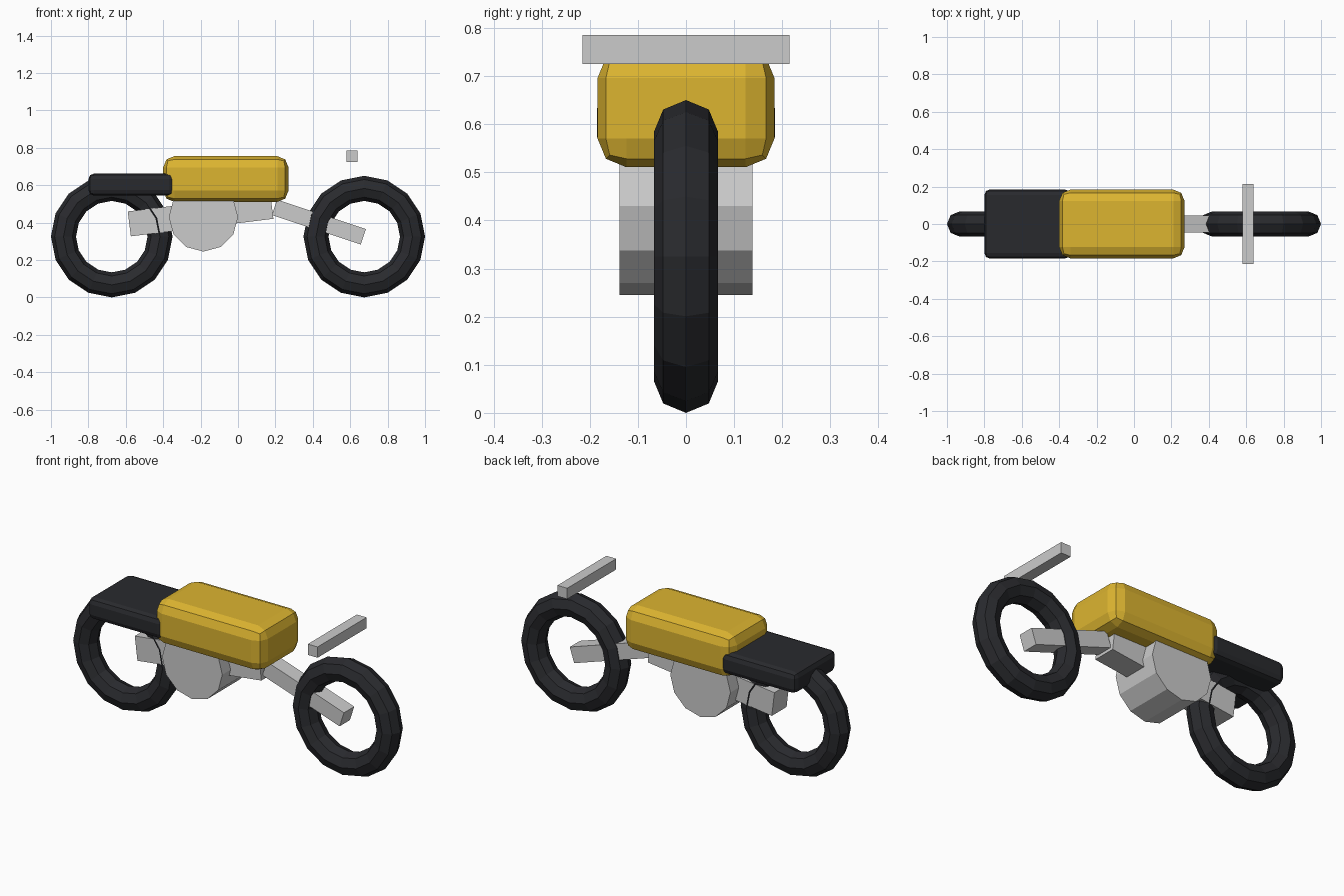
import bpy
from math import radians

if "Cube" in bpy.data.objects:
    bpy.data.objects.remove(bpy.data.objects["Cube"])


def material(name, color):
    m = bpy.data.materials.new(name)
    m.diffuse_color = color
    m.use_nodes = True
    m.node_tree.nodes["Principled BSDF"].inputs["Base Color"].default_value = m.diffuse_color
    return m


black = material("black_rubber", (0.022, 0.023, 0.027, 1))
yellow = material("yellow_paint", (0.72, 0.46, 0.03, 1))


def finish(name, mat=None):
    ob = bpy.context.object
    ob.name = name
    if mat:
        ob.data.materials.append(mat)
    return ob


def box(name, loc, size, tilt=0, bevel=0, mat=None):
    bpy.ops.mesh.primitive_cube_add(size=1, location=loc)
    ob = finish(name, mat)
    ob.scale = size
    bpy.ops.object.transform_apply(location=False, rotation=False, scale=True)
    ob.rotation_euler = (0, radians(tilt), 0)
    if bevel:
        b = ob.modifiers.new("rounded_edges", 'BEVEL')
        b.width = bevel
        b.segments = 2
    return ob


# Tyres
for name, x in (("rear_tyre", -0.675), ("front_tyre", 0.675)):
    bpy.ops.mesh.primitive_torus_add(
        major_segments=16, minor_segments=8, major_radius=0.258,
        minor_radius=0.067, location=(x, 0, 0.325), rotation=(radians(90), 0, 0))
    finish(name, black)

# Engine drum, lying across the bike
bpy.ops.mesh.primitive_cylinder_add(
    vertices=12, radius=0.185, depth=0.276,
    location=(-0.185, 0, 0.43), rotation=(radians(90), 0, 0))
finish("engine")

# Body
box("fuel_tank", (-0.065, 0, 0.633), (0.67, 0.368, 0.245), bevel=0.06, mat=yellow)
box("seat", (-0.57, 0, 0.603), (0.46, 0.37, 0.118), bevel=0.03, mat=black)

# Frame, fork and handlebar
box("frame_beam", (-0.20, 0, 0.44), (0.768, 0.13, 0.134), tilt=-7)
box("front_fork", (0.4325, 0, 0.403), (0.50, 0.09, 0.087), tilt=18.3)
box("handlebar", (0.61, 0, 0.755), (0.06, 0.43, 0.06))
